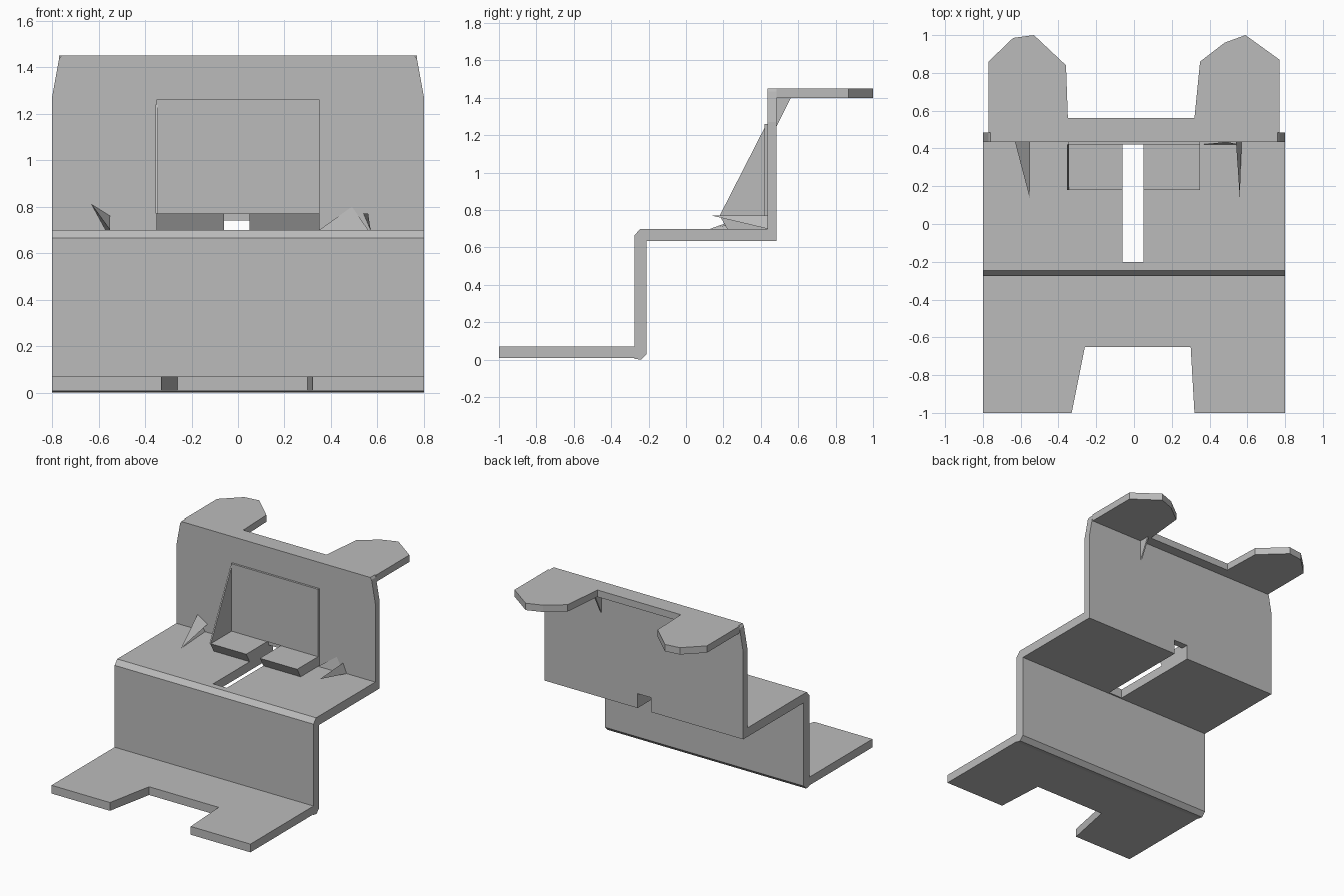
import bpy
import bmesh

cube = bpy.data.objects.get("Cube")
if cube:
    bpy.data.objects.remove(cube, do_unlink=True)

grey = bpy.data.materials.new("plain grey")
grey.use_nodes = True
GREY = (0.5, 0.5, 0.5, 1)
grey.diffuse_color = GREY
grey.node_tree.nodes["Principled BSDF"].inputs["Base Color"].default_value = GREY

# How an outline point (u, v) at depth d maps to space, per extrusion axis
PLACE = {
    "x": lambda u, v, d: (d, u, v),
    "y": lambda u, v, d: (u, d, v),
    "z": lambda u, v, d: (u, v, d),
}


def finish(name, bm):
    bmesh.ops.recalc_face_normals(bm, faces=bm.faces)
    mesh = bpy.data.meshes.new(name)
    bm.to_mesh(mesh)
    bm.free()
    mesh.materials.append(grey)
    ob = bpy.data.objects.new(name, mesh)
    bpy.context.collection.objects.link(ob)
    return ob


def prism(name, axis, start, end, outline):
    """Extrude a flat outline along one axis."""
    bm = bmesh.new()
    rings = [[bm.verts.new(PLACE[axis](u, v, d)) for u, v in outline] for d in (start, end)]
    for ring in rings:
        bm.faces.new(ring)
    n = len(outline)
    for i in range(n):
        j = (i + 1) % n
        bm.faces.new((rings[0][i], rings[0][j], rings[1][j], rings[1][i]))
    return finish(name, bm)


def shard(name, *points):
    """Thin fin made from a fan of triangles around the first point."""
    bm = bmesh.new()
    verts = [bm.verts.new(p) for p in points]
    for a, b in zip(verts[1:], verts[2:]):
        bm.faces.new((verts[0], a, b))
    return finish(name, bm)


def rect(u0, u1, v0, v1):
    return [(u0, v0), (u1, v0), (u1, v1), (u0, v1)]


# Foot plate with tapered front notch
prism("foot_plate", "z", 0.01, 0.07, [
    (-0.8, -1), (-0.33, -1), (-0.26, -0.65), (0.3, -0.65),
    (0.32, -1), (0.8, -1), (0.8, -0.275), (-0.8, -0.275)])

# Lower riser with bevelled lip and heel
prism("lower_riser", "x", -0.8, 0.8, [
    (-0.275, 0.005), (-0.24, 0), (-0.21, 0.03), (-0.21, 0.7),
    (-0.245, 0.7), (-0.275, 0.665)])

# Middle shelf, slotted through to the back
prism("middle_shelf", "z", 0.635, 0.7, [
    (-0.8, -0.21), (0.8, -0.21), (0.8, 0.435), (0.05, 0.435),
    (0.05, -0.2), (-0.06, -0.2), (-0.06, 0.435), (-0.8, 0.435)])

# Upper riser with clipped top corners and a gap above the slot
prism("upper_riser", "y", 0.435, 0.485, [
    (-0.8, 0.635), (-0.06, 0.635), (-0.06, 0.74), (0.05, 0.74),
    (0.05, 0.635), (0.8, 0.635), (0.8, 1.27), (0.77, 1.435),
    (0.76, 1.45), (-0.76, 1.45), (-0.77, 1.435), (-0.8, 1.27)])

# Top flange with two rear tabs
prism("top_flange", "z", 1.4, 1.45, [
    (-0.77, 0.485), (-0.77, 0.86), (-0.64, 0.985), (-0.53, 1),
    (-0.36, 0.84), (-0.35, 0.56), (0.32, 0.56), (0.35, 0.86),
    (0.48, 0.96), (0.59, 1), (0.77, 0.87), (0.77, 0.485)])

# Raised pads either side of the slot, and the panel behind them
for side, x0, x1 in (("right", -0.35, -0.06), ("left", 0.05, 0.35)):
    prism(side + "_pad", "x", x0, x1, [
        (0.22, 0.7), (0.18, 0.77), (0.435, 0.77), (0.435, 0.7)])
prism("back_panel", "y", 0.42, 0.435, rect(-0.35, 0.35, 0.77, 1.26))

# Gusset beside the panel and brace under the flange
prism("panel_gusset", "x", -0.355, -0.345, [(0.18, 0.77), (0.42, 0.77), (0.42, 1.24)])
prism("flange_brace", "x", 0.34, 0.35, [(0.485, 1.25), (0.485, 1.4), (0.56, 1.4)])

# Small jagged fins on the shelf
shard("right_fin", (-0.55, 0.13, 0.7), (-0.55, 0.435, 0.76), (-0.63, 0.435, 0.81), (-0.57, 0.435, 0.7))
shard("left_fin", (0.56, 0.14, 0.77), (0.57, 0.435, 0.7), (0.54, 0.435, 0.77))
shard("left_inner_fin", (0.49, 0.435, 0.8), (0.35, 0.42, 0.7), (0.56, 0.42, 0.7))
